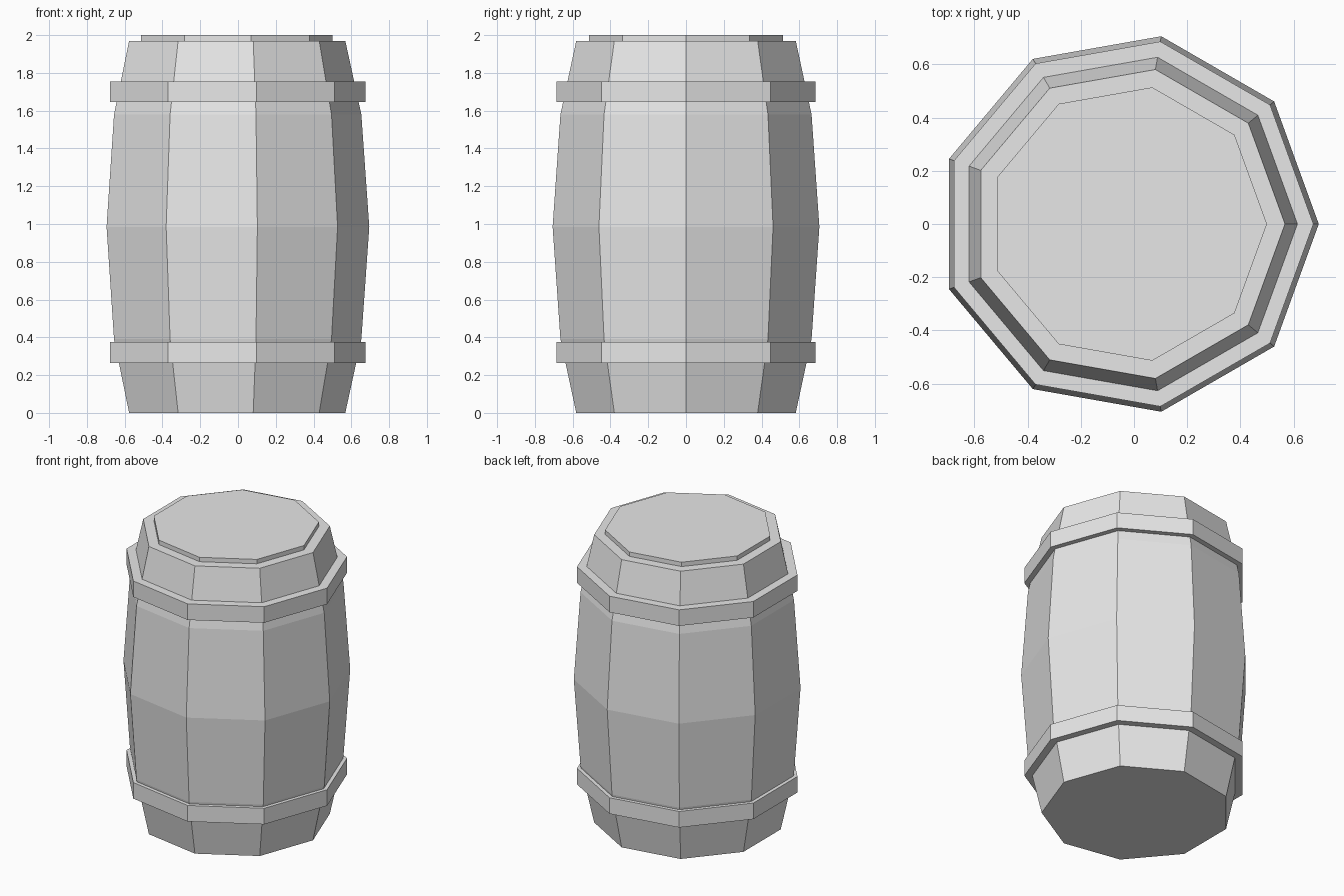
import bpy
import bmesh
import math

if "Cube" in bpy.data.objects:
    bpy.data.objects.remove(bpy.data.objects["Cube"])

SIDES = 9
OFFSET_X = -0.022  # a nine-sided outline is not symmetric in x

grey = bpy.data.materials.new("plain grey")
grey.diffuse_color = (0.8, 0.8, 0.8, 1.0)
grey.use_nodes = True
grey.node_tree.nodes["Principled BSDF"].inputs["Base Color"].default_value = grey.diffuse_color


def lathe(name, profile, closed=False):
    """Spin a (radius, height) profile into a flat-faced nine-sided part."""
    bm = bmesh.new()
    rings = []
    for r, z in profile:
        rings.append([bm.verts.new((OFFSET_X + r * math.cos(math.tau * i / SIDES),
                                    r * math.sin(math.tau * i / SIDES), z))
                      for i in range(SIDES)])
    pairs = list(zip(rings, rings[1:]))
    if closed:
        pairs.append((rings[-1], rings[0]))
    else:
        bm.faces.new(rings[0][::-1])
        bm.faces.new(rings[-1])
    for a, b in pairs:
        for i in range(SIDES):
            j = (i + 1) % SIDES
            bm.faces.new((a[i], a[j], b[j], b[i]))
    bmesh.ops.recalc_face_normals(bm, faces=bm.faces)
    mesh = bpy.data.meshes.new(name)
    bm.to_mesh(mesh)
    bm.free()
    mesh.materials.append(grey)
    obj = bpy.data.objects.new(name, mesh)
    bpy.context.collection.objects.link(obj)
    return obj


# Bulging body with the raised lid on top
lathe("barrel_body", [(0.59, 0.0), (0.675, 0.39), (0.717, 0.985),
                      (0.675, 1.58), (0.59, 1.97), (0.522, 1.97), (0.522, 2.0)])

# Two hoops, sunk slightly into the body
for name, z in (("lower_hoop", 0.265), ("upper_hoop", 1.645)):
    lathe(name, [(0.62, z), (0.697, z), (0.697, z + 0.11), (0.62, z + 0.11)], closed=True)
